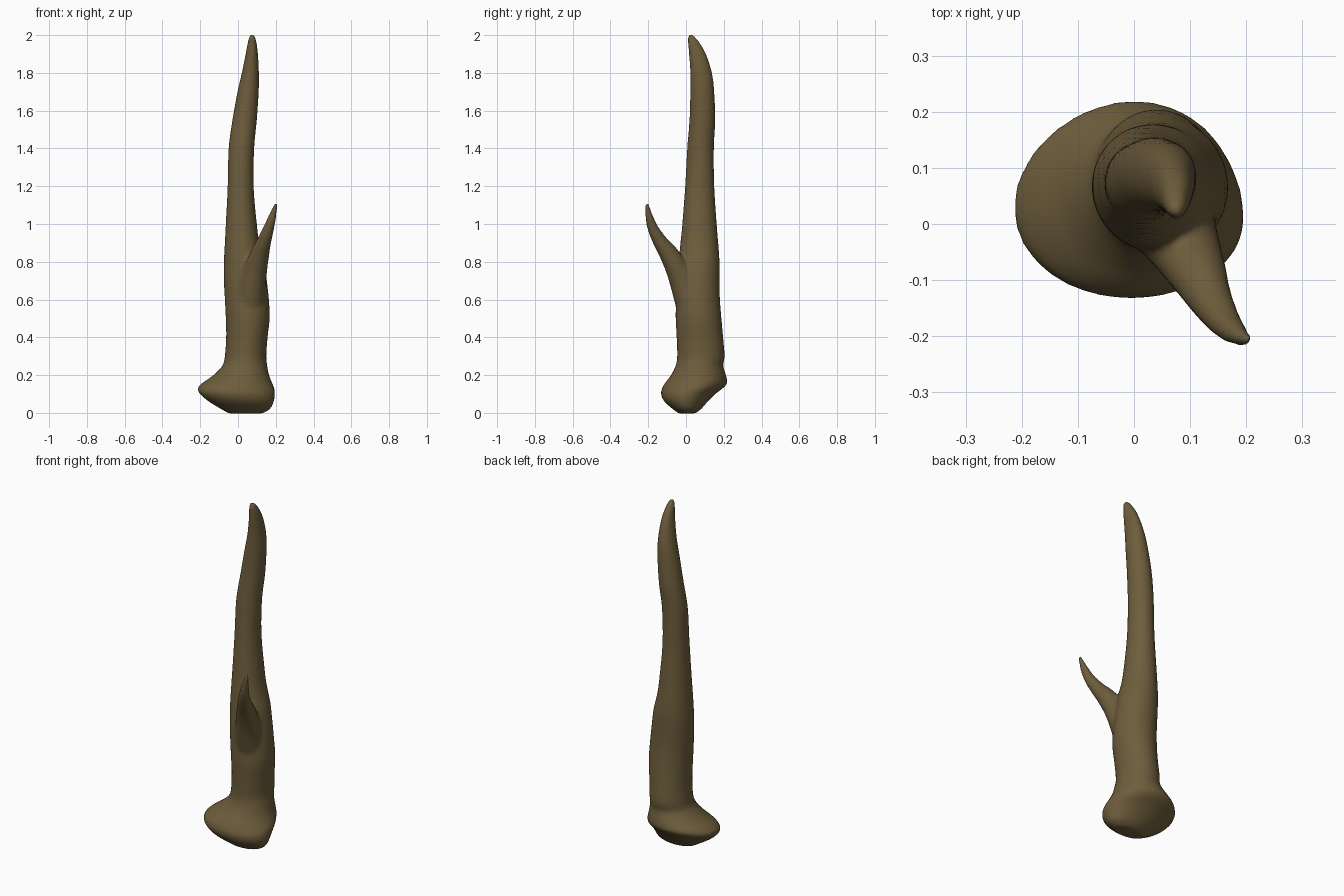
import bpy, bmesh, math
from mathutils import Vector

cube = bpy.data.objects.get("Cube")
if cube:
    bpy.data.objects.remove(cube)

SIDES = 32


def spline(keys, steps=5):
    """Catmull-Rom through rows of numbers."""
    rows = [Vector(k) for k in keys]
    out = []
    for i in range(len(rows) - 1):
        a, b = rows[max(i - 1, 0)], rows[i]
        c, d = rows[i + 1], rows[min(i + 2, len(rows) - 1)]
        for s in range(steps):
            t = s / steps
            out.append(b + (c - a) * (t / 2) + (a * 2 - b * 5 + c * 4 - d) * (t * t / 2)
                       + (b * 3 - a - c * 3 + d) * (t ** 3 / 2))
    return out + [rows[-1]]


def loft(bm, rings):
    """Skin a list of (centre, axis_u, axis_v) ellipses, closed at both ends."""
    loops = []
    for centre, u, v in rings:
        angles = [math.tau * i / SIDES for i in range(SIDES)]
        loops.append([bm.verts.new(centre + u * math.cos(a) + v * math.sin(a)) for a in angles])
    for low, high in zip(loops, loops[1:]):
        for i in range(SIDES):
            j = (i + 1) % SIDES
            bm.faces.new((low[i], low[j], high[j], high[i]))
    bm.faces.new(loops[0][::-1])
    bm.faces.new(loops[-1])


# Main beam with flared burr: height, x min, x max, y min, y max
beam = [
    (-0.003, -.05, .13, -.04, .05), (.02, -.09, .17, -.07, .08),
    (.06, -.155, .19, -.115, .115), (.10, -.202, .196, -.133, .155),
    (.13, -.215, .193, -.127, .195), (.16, -.187, .18, -.11, .219),
    (.20, -.13, .165, -.08, .212), (.25, -.083, .155, -.055, .197),
    (.30, -.07, .15, -.047, .205), (.40, -.063, .157, -.05, .197),
    (.50, -.065, .168, -.055, .188), (.60, -.07, .164, -.053, .18),
    (.70, -.075, .153, -.048, .178), (.80, -.075, .138, -.04, .178),
    (.90, -.07, .113, -.03, .171), (1.0, -.065, .10, -.02, .163),
    (1.2, -.055, .083, -.005, .15), (1.4, -.05, .086, .006, .148),
    (1.55, -.03, .10, .018, .155), (1.7, -.003, .11, .022, .15),
    (1.8, .02, .111, .022, .138), (1.9, .04, .106, .015, .107),
    (1.96, .051, .099, .009, .073), (1.99, .058, .092, .009, .048),
    (2.006, .068, .082, .015, .033)]

# Side tine: x, y, z, radius
tine = [
    (.055, .05, .50, .085), (.07, .0, .65, .075), (.09, -.04, .75, .064),
    (.115, -.09, .84, .051), (.135, -.132, .90, .04), (.16, -.172, .97, .03),
    (.182, -.195, 1.04, .021), (.203, -.207, 1.11, .009)]

bm = bmesh.new()
loft(bm, [(Vector(((a + b) / 2, (c + d) / 2, z)), Vector(((b - a) / 2, 0, 0)),
           Vector((0, (d - c) / 2, 0))) for z, a, b, c, d in
          (spline([Vector(k) for k in beam], 4))])

path = spline(tine)
rings = []
for i, p in enumerate(path):
    along = (path[min(i + 1, len(path) - 1)] - path[max(i - 1, 0)]).to_3d().normalized()
    u = Vector((0, 1, 0)).cross(along).normalized()
    rings.append((p.to_3d(), u * p[3], along.cross(u) * p[3]))
loft(bm, rings)

mesh = bpy.data.meshes.new("antler")
bm.to_mesh(mesh)
bm.free()
antler = bpy.data.objects.new("antler", mesh)
bpy.context.collection.objects.link(antler)

# Horn colour
horn = bpy.data.materials.new("horn brown")
horn.use_nodes = True
colour = (.155, .11, .045, 1)
horn.diffuse_color = colour
horn.node_tree.nodes["Principled BSDF"].inputs["Base Color"].default_value = colour
mesh.materials.append(horn)

# Fuse the tine into the beam and soften the join
fuse = antler.modifiers.new("fuse", 'REMESH')
fuse.mode = 'VOXEL'
fuse.voxel_size = .009
fuse.use_smooth_shade = True
soften = antler.modifiers.new("soften", 'SMOOTH')
soften.factor = .5
soften.iterations = 8
for poly in mesh.polygons:
    poly.use_smooth = True
